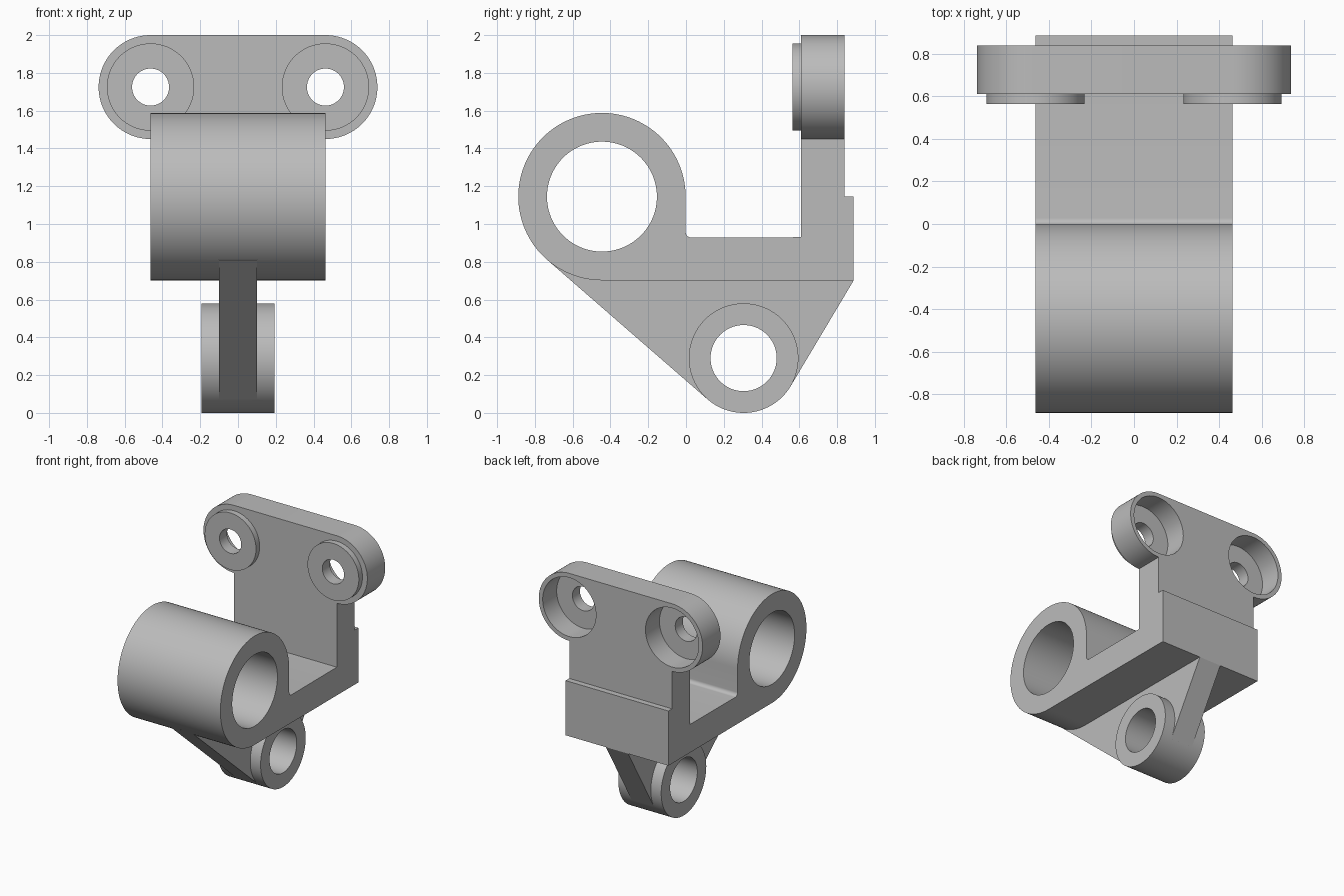
import bpy, bmesh
from math import radians, cos, sin, atan2, acos, hypot

old = bpy.data.objects.get("Cube")
if old:
    bpy.data.objects.remove(old, do_unlink=True)

metal = bpy.data.materials.new("plain grey metal")
metal.use_nodes = True
metal.diffuse_color = (0.5, 0.5, 0.5, 1)
metal.node_tree.nodes["Principled BSDF"].inputs["Base Color"].default_value = (0.5, 0.5, 0.5, 1)


def arc(cx, cy, r, start, end, steps):
    """Points on an arc, angles in degrees."""
    angles = [radians(start + (end - start) * i / steps) for i in range(steps + 1)]
    return [(cx + r * cos(a), cy + r * sin(a)) for a in angles]


def circle(c, r, steps=96):
    return arc(c[0], c[1], r, 0, 360, steps)[:-1]


def extrude(name, outline, low, high, axis):
    """Prism of a (y, z) outline along x, or of an (x, z) outline along y."""
    place = (lambda p, d: (d, p[0], p[1])) if axis == "x" else (lambda p, d: (p[0], d, p[1]))
    bm = bmesh.new()
    face = bm.faces.new([bm.verts.new(place(p, low)) for p in outline])
    top = bmesh.ops.extrude_face_region(bm, geom=[face])["geom"]
    for v in top:
        if isinstance(v, bmesh.types.BMVert):
            v.co["xyz".index(axis)] = high
    bmesh.ops.recalc_face_normals(bm, faces=bm.faces)
    mesh = bpy.data.meshes.new(name)
    bm.to_mesh(mesh)
    bm.free()
    mesh.materials.append(metal)
    obj = bpy.data.objects.new(name, mesh)
    bpy.context.collection.objects.link(obj)
    return obj


def combine(target, tool, operation):
    bpy.context.view_layer.objects.active = target
    mod = target.modifiers.new(operation, "BOOLEAN")
    mod.operation, mod.solver, mod.object = operation, "EXACT", tool
    bpy.ops.object.modifier_apply(modifier=mod.name)
    bpy.data.objects.remove(tool, do_unlink=True)


HALF = 0.463
tube, tube_r = (-0.445, 1.145), 0.443
lug, lug_r = (0.305, 0.29), 0.29
heel = (0.887, 0.70)

# Body: clamp tube, base and upright in one side profile
side = [heel, (heel[0], 1.145), (0.84, 1.145), (0.84, 1.70), (0.61, 1.70), (0.61, 0.93)]
side += arc(0.028, 0.958, 0.03, 270, 180, 8)
side += arc(*tube, tube_r, 0, 270, 80)
bracket = extrude("bracket", side, -HALF, HALF, "x")

# Web: tangent to the tube and the lug, running up to the heel
dy, dz = lug[0] - tube[0], lug[1] - tube[1]
front_angle = atan2(dz, dy) - acos((tube_r - lug_r) / hypot(dy, dz))
hy, hz = heel[0] - lug[0], heel[1] - lug[1]
back_angle = atan2(hz, hy) - acos(lug_r / hypot(hy, hz))


def on_circle(c, r, a):
    return (c[0] + r * cos(a), c[1] + r * sin(a))


web = [on_circle(tube, tube_r, front_angle), on_circle(lug, lug_r, front_angle),
       on_circle(lug, lug_r - 0.01, (front_angle + back_angle) / 2),
       on_circle(lug, lug_r, back_angle), heel, (0.85, 0.76), (-0.445, 0.76), (-0.70, 0.85)]
combine(bracket, extrude("web", web, -0.1, 0.1, "x"), "UNION")

# Lower lug
combine(bracket, extrude("lug", circle(lug, lug_r), -0.193, 0.193, "x"), "UNION")

# Mounting plate with rounded ends
ear_z = 1.725
plate = arc(HALF, ear_z, 0.275, -90, 90, 48) + arc(-HALF, ear_z, 0.275, 90, 270, 48)
combine(bracket, extrude("plate", plate, 0.61, 0.84, "y"), "UNION")

# Front bosses, bolt holes and rear counterbores
for x in (-HALF, HALF):
    ear = (x, ear_z)
    combine(bracket, extrude("boss", circle(ear, 0.231), 0.563, 0.63, "y"), "UNION")
    combine(bracket, extrude("counterbore", circle(ear, 0.24), 0.66, 0.95, "y"), "DIFFERENCE")
    combine(bracket, extrude("bolt_hole", circle(ear, 0.098, 64), 0.4, 0.95, "y"), "DIFFERENCE")

# Bores of the tube and the lug
combine(bracket, extrude("tube_bore", circle(tube, 0.291), -1, 1, "x"), "DIFFERENCE")
combine(bracket, extrude("lug_bore", circle(lug, 0.175), -1, 1, "x"), "DIFFERENCE")

# Smooth round walls, crisp edges
bpy.ops.object.select_all(action="DESELECT")
bracket.select_set(True)
bpy.context.view_layer.objects.active = bracket
bpy.ops.object.shade_smooth_by_angle(angle=radians(25))
